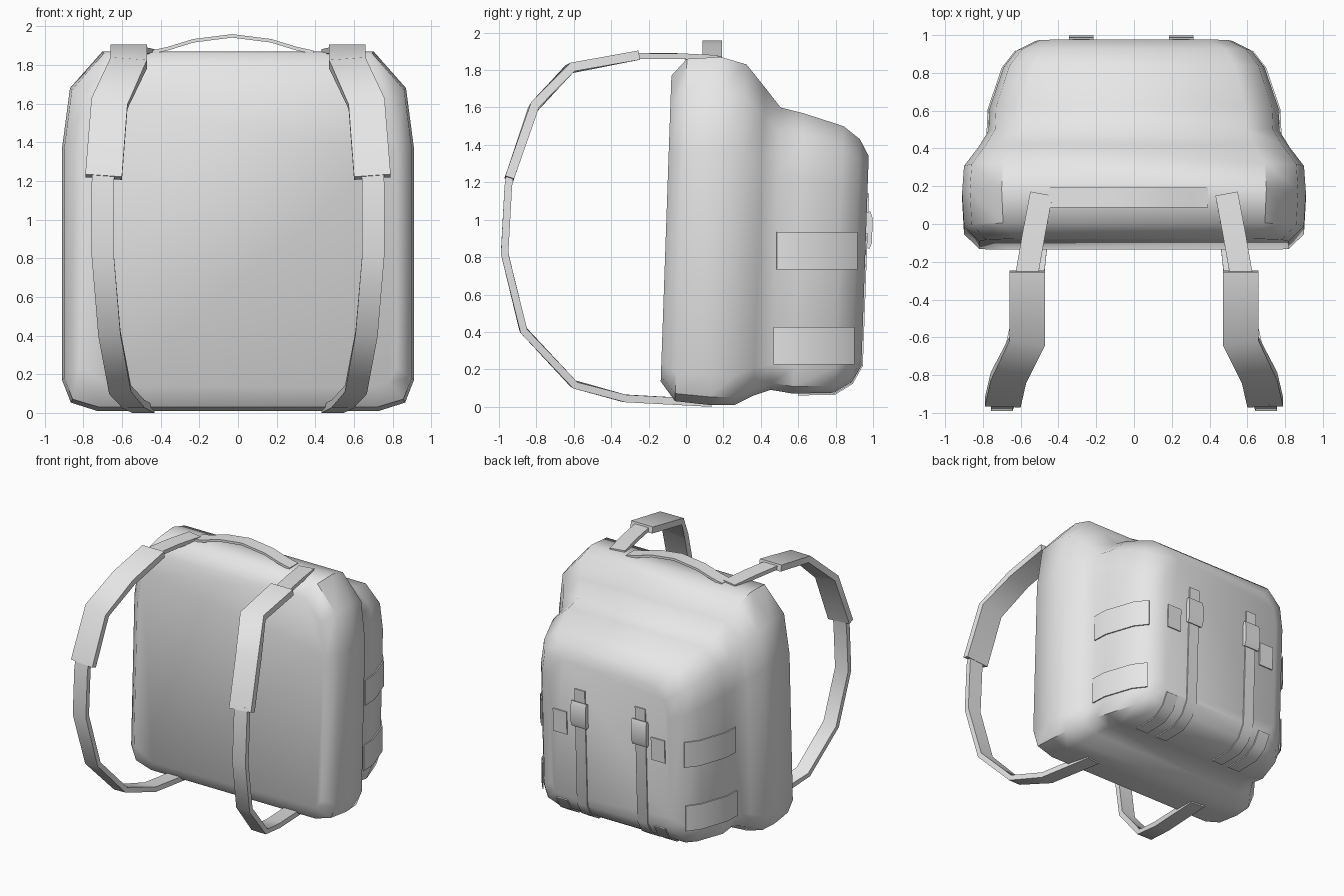
import bpy, bmesh, math
from mathutils import Vector

cube = bpy.data.objects.get("Cube")
if cube:
    bpy.data.objects.remove(cube, do_unlink=True)

# One grey fabric for everything
fabric = bpy.data.materials.new("light_grey_fabric")
fabric.use_nodes = True
GREY = (0.8, 0.8, 0.8, 1.0)
fabric.diffuse_color = GREY
fabric.node_tree.nodes["Principled BSDF"].inputs["Base Color"].default_value = GREY


def loft(name, rings, angle):
    """Skin a row of equal closed rings, cap both ends and smooth the result."""
    bm = bmesh.new()
    rows = [[bm.verts.new(p) for p in ring] for ring in rings]
    for a, b in zip(rows, rows[1:]):
        for i in range(len(a)):
            j = (i + 1) % len(a)
            bm.faces.new((a[i], a[j], b[j], b[i]))
    bm.faces.new(rows[0])
    bm.faces.new(rows[-1])
    bmesh.ops.recalc_face_normals(bm, faces=bm.faces)
    mesh = bpy.data.meshes.new(name)
    bm.to_mesh(mesh)
    bm.free()
    mesh.materials.append(fabric)
    ob = bpy.data.objects.new(name, mesh)
    bpy.context.collection.objects.link(ob)
    bpy.ops.object.select_all(action='DESELECT')
    bpy.context.view_layer.objects.active = ob
    ob.select_set(True)
    bpy.ops.object.shade_smooth_by_angle(angle=math.radians(angle))
    return ob


def ribbon(name, path, width, thick, across=(1, 0, 0)):
    """Flat band along a path; across is the direction of its width."""
    pts = [Vector(p) for p in path]
    rings = []
    for i, p in enumerate(pts):
        before, after = pts[max(i - 1, 0)], pts[min(i + 1, len(pts) - 1)]
        t = (after - before).normalized()
        w = Vector(across)
        w = (w - t * w.dot(t)).normalized()
        n = t.cross(w)
        w, n = w * width / 2, n * thick / 2
        rings.append([p + w + n, p - w + n, p - w - n, p + w - n])
    return loft(name, rings, 40)


# Bag body sections from front to back:
# depth, half width, bottom, top, lower corner, upper corner
LEAN = 0.035
SECTIONS = [
    (-0.140, 0.820, 0.135, 1.77, 0.10, 0.42),
    (-0.060, 0.900, 0.030, 1.86, 0.15, 0.50),
    (0.120, 0.910, 0.010, 1.87, 0.16, 0.50),
    (0.260, 0.900, 0.010, 1.83, 0.16, 0.48),
    (0.360, 0.825, 0.060, 1.71, 0.15, 0.42),
    (0.450, 0.770, 0.090, 1.60, 0.14, 0.36),
    (0.570, 0.765, 0.070, 1.57, 0.14, 0.34),
    (0.790, 0.690, 0.075, 1.50, 0.14, 0.32),
    (0.880, 0.620, 0.130, 1.43, 0.13, 0.28),
    (0.930, 0.520, 0.220, 1.34, 0.10, 0.22),
]


def section_ring(y, hw, zb, zt, c, d):
    half = [(hw * 0.80, zb), (hw * 0.95, zb + 0.27 * c), (hw, zb + c),
            (hw, zt - d), (hw * 0.955, zt - 0.38 * d), (hw * 0.77, zt)]
    outline = half + [(-x, z) for x, z in reversed(half)]
    return [(x, y + LEAN * z, z) for x, z in outline]


loft("bag_body", [section_ring(*s) for s in SECTIONS], 45)

# Carry handle on top
handle = [(-0.45, 1.865), (-0.36, 1.885), (-0.23, 1.925), (-0.03, 1.95),
          (0.17, 1.925), (0.30, 1.885), (0.39, 1.865)]
ribbon("carry_handle", [(x, 0.14, z) for x, z in handle], 0.105, 0.018, (0, 1, 0))

# Shoulder strap paths for the left side, mirrored for the right
TOP_STRAP = [(0.49, 0.16, 1.865), (0.53, -0.05, 1.875), (0.57, -0.28, 1.875)]
PAD = [(0.565, -0.25, 1.88), (0.565, -0.62, 1.81), (0.665, -0.815, 1.60),
       (0.695, -0.945, 1.22)]
LOWER_STRAP = [(0.695, -0.94, 1.25), (0.70, -0.95, 1.18), (0.70, -0.97, 0.82),
               (0.665, -0.87, 0.41), (0.61, -0.60, 0.12), (0.54, -0.33, 0.045),
               (0.49, 0.13, 0.02)]

for side, s in (("left", 1), ("right", -1)):
    def flip(path):
        return [(s * x, y, z) for x, y, z in path]

    ribbon(side + "_top_strap", flip(TOP_STRAP), 0.12, 0.03)
    ribbon(side + "_shoulder_pad", flip(PAD), 0.19, 0.05)
    ribbon(side + "_lower_strap", flip(LOWER_STRAP), 0.115, 0.04)

    # Bands hugging the side of the rear pocket
    for label, z in (("upper", 0.835), ("lower", 0.325)):
        band = [(hw + 0.006, y + 0.006 + LEAN * z, z)
                for y, hw, *_ in SECTIONS[5:9]]
        ribbon(f"{side}_{label}_side_band", flip(band), 0.20, 0.009, (0, 0, 1))

    # Small patch beside the buckle
    x = s * 0.43
    ribbon(side + "_rear_patch",
           [(x, 0.934 + LEAN * z, z) for z in (0.75, 0.93)], 0.12, 0.009)

    # Closing strap running down the back and under the pocket
    x = s * 0.265 - 0.015
    closing = [(1.14, 0.974), (0.22, 0.941), (0.125, 0.888), (0.068, 0.795), (0.065, 0.60)]
    ribbon(side + "_closing_strap", [(x, y, z) for z, y in closing], 0.09, 0.009)

    # Short strap around the bottom edge
    x = s * 0.43
    ribbon(side + "_bottom_strap", [(x, y, z) for z, y in closing[1:]], 0.10, 0.009)

    # Buckle with rounded front
    x = s * 0.265 - 0.015
    ribbon(side + "_buckle", [(x, 0.965, 0.85), (x, 0.978, 0.88), (x, 0.98, 1.01),
                              (x, 0.97, 1.04)], 0.13, 0.034)
